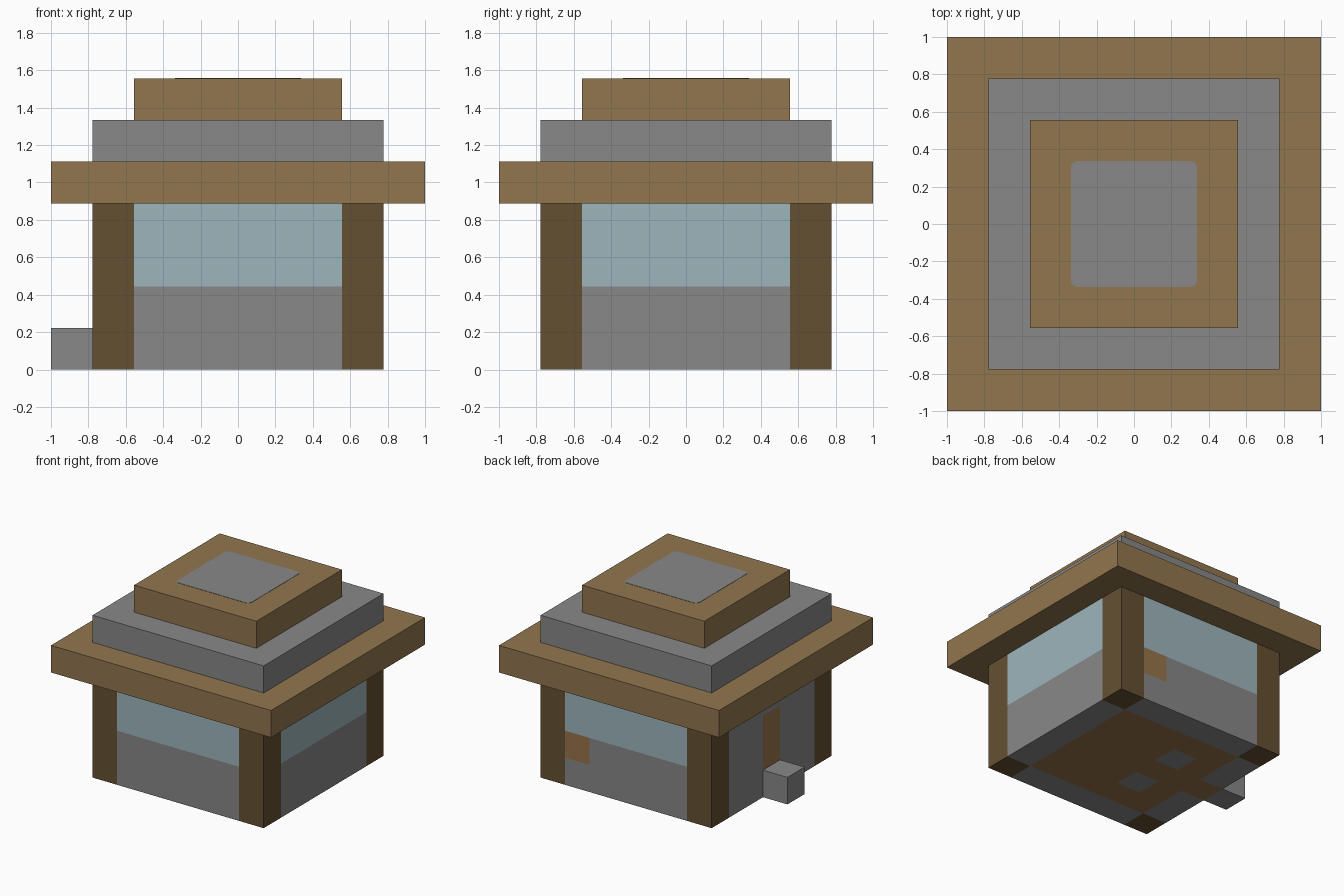
import bpy
import bmesh

U = 2 / 9  # one building block

cube = bpy.data.objects.get("Cube")
if cube:
    bpy.data.objects.remove(cube, do_unlink=True)


def material(name, r, g, b):
    """Flat colour given as 0-255 sRGB, stored as linear."""
    lin = [((c / 255 + 0.055) / 1.055) ** 2.4 for c in (r, g, b)] + [1]
    m = bpy.data.materials.new(name)
    m.use_nodes = True
    m.diffuse_color = lin
    m.node_tree.nodes["Principled BSDF"].inputs["Base Color"].default_value = lin
    return m


STONE = material("grey stone", 136, 136, 136)
ROOF = material("light roof wood", 145, 118, 78)
LOG = material("dark log wood", 101, 80, 50)
GLASS = material("pale blue glass", 157, 181, 187)
PLANK = material("tan planks", 150, 116, 73)


def finish(name, bm, *mats):
    mesh = bpy.data.meshes.new(name)
    bm.to_mesh(mesh)
    bm.free()
    for m in mats:
        mesh.materials.append(m)
    obj = bpy.data.objects.new(name, mesh)
    bpy.context.collection.objects.link(obj)
    return obj


def box_mesh(centre, size):
    """Box in block units; centre gives x, y and the bottom z."""
    bm = bmesh.new()
    bmesh.ops.create_cube(bm, size=1)
    for v in bm.verts:
        v.co.x = (centre[0] + v.co.x * size[0]) * U
        v.co.y = (centre[1] + v.co.y * size[1]) * U
        v.co.z = (centre[2] + (v.co.z + 0.5) * size[2]) * U
    return bm


def box(name, centre, size, mat):
    return finish(name, box_mesh(centre, size), mat)


# Corner posts
for sx, side in ((-1, "right"), (1, "left")):
    for sy, end in ((-1, "front"), (1, "back")):
        box(f"{end}_{side}_post", (3 * sx, 3 * sy, 0), (1, 1, 4), LOG)

# Front and left walls with wide windows
box("front_wall", (0, -3, 0), (5, 1, 2), STONE)
box("front_window", (0, -3, 2), (5, 1, 2), GLASS)
box("left_wall", (3, 0, 0), (1, 5, 2), STONE)
box("left_window", (3, 0, 2), (1, 5, 2), GLASS)

# Back wall with one wooden block set below the window
box("back_wall_base", (0, 3, 0), (5, 1, 1), STONE)
box("back_wall_upper", (-0.5, 3, 1), (4, 1, 1), STONE)
box("back_wood_block", (2, 3, 1), (1, 1, 1), PLANK)
box("back_window", (0, 3, 2), (5, 1, 2), GLASS)

# Right wall with door, lintel and doorstep
for sy, end in ((-1, "front"), (1, "back")):
    box(f"right_wall_{end}", (-3, 1.5 * sy, 0), (1, 2, 4), STONE)
box("door_lintel", (-3, 0, 3), (1, 1, 1), STONE)
box("door", (-3, 0, 0), (1, 1, 3), PLANK)
box("doorstep", (-4, 0, 0), (1, 1, 1), STONE)

# Floor of blocks, two of them stone
bm = bmesh.new()
bmesh.ops.create_grid(bm, x_segments=5, y_segments=5, size=2.5 * U)
bmesh.ops.reverse_faces(bm, faces=bm.faces[:])
for f in bm.faces:
    c = f.calc_center_median() / U
    f.material_index = int(round(c.x) == -1 and abs(round(c.y)) == 1)
finish("floor", bm, PLANK, STONE)

# Stepped roof
for name, z, width, mat in (("roof_eaves", 4, 9, ROOF),
                            ("roof_middle", 5, 7, STONE),
                            ("roof_top", 6, 5, ROOF)):
    box(name, (0, 0, z), (width, width, 1), mat)

# Rounded stone panel on the roof top
bm = box_mesh((0, 0, 7), (3.03, 3.03, 0.01))
uprights = [e for e in bm.edges
            if abs(e.verts[0].co.z - e.verts[1].co.z) > 0.001]
bmesh.ops.bevel(bm, geom=uprights, offset=0.035, segments=4,
                profile=0.5, affect="EDGES")
finish("roof_panel", bm, STONE)
